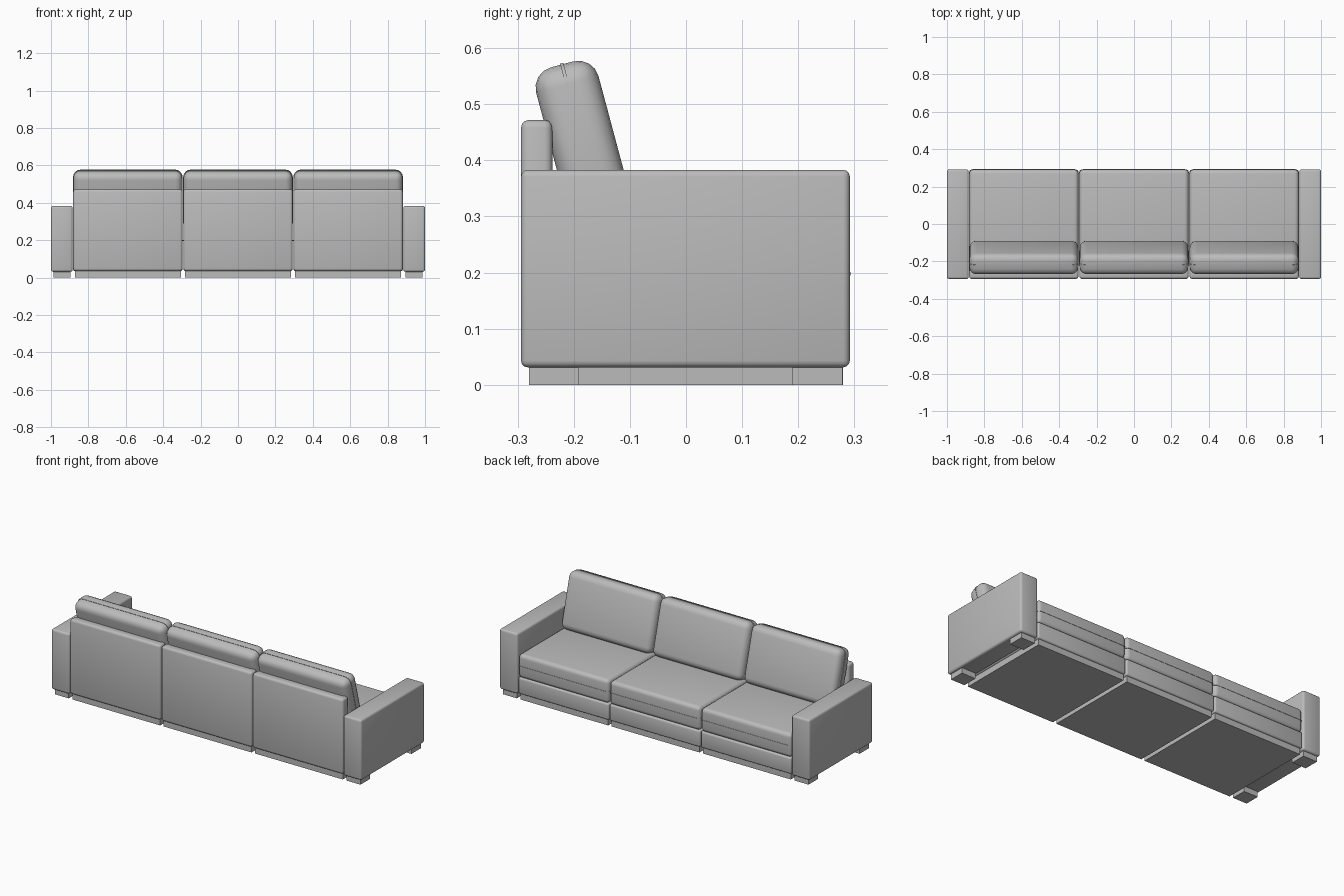
import bpy, bmesh, math
from mathutils import Matrix, Vector

if "Cube" in bpy.data.objects:
    bpy.data.objects.remove(bpy.data.objects["Cube"])

grey = bpy.data.materials.new("grey fabric")
grey.diffuse_color = (0.5, 0.5, 0.5, 1)
grey.use_nodes = True
grey.node_tree.nodes["Principled BSDF"].inputs["Base Color"].default_value = grey.diffuse_color


def box(name, lo, hi, bevel=0.0, segments=3, vertical_only=False, matrix=None):
    """Rounded box between two corners, optionally moved by a matrix."""
    lo, hi = Vector(lo), Vector(hi)
    bm = bmesh.new()
    bmesh.ops.create_cube(bm, size=1)
    bmesh.ops.scale(bm, vec=hi - lo, verts=bm.verts)
    bmesh.ops.translate(bm, vec=(lo + hi) / 2, verts=bm.verts)
    if bevel:
        edges = [e for e in bm.edges if not vertical_only
                 or abs(e.verts[0].co.z - e.verts[1].co.z) > 1e-5]
        bmesh.ops.bevel(bm, geom=edges, offset=bevel, segments=segments,
                        profile=0.5, affect='EDGES')
    if matrix:
        bm.transform(matrix)
    mesh = bpy.data.meshes.new(name)
    bm.to_mesh(mesh)
    bm.free()
    mesh.materials.append(grey)
    obj = bpy.data.objects.new(name, mesh)
    bpy.context.collection.objects.link(obj)
    bpy.ops.object.select_all(action='DESELECT')
    obj.select_set(True)
    bpy.context.view_layer.objects.active = obj
    bpy.ops.object.shade_smooth_by_angle(angle=math.radians(35))
    return obj


def cushion(name, size, radius, matrix):
    """Rounded cushion lying flat, with a thin seam welt round its middle."""
    h = Vector(size) / 2
    box(name, -h, h, radius, 4, matrix=matrix)
    w = Vector((h.x + 0.002, h.y + 0.002, 0.003))
    box(name + "_welt", -w, w, radius, 4, True, matrix)


# armrests with two block feet each
for side, tag in ((-1, "left"), (1, "right")):
    x0, x1 = sorted((side * 0.884, side * 1.0))
    box(tag + "_armrest", (x0, -0.294, 0.031), (x1, 0.292, 0.383), 0.012)
    f0, f1 = sorted((side * 0.896, side * 0.986))
    for y0, y1, end in ((-0.28, -0.192, "back"), (0.19, 0.279, "front")):
        box(f"{tag}_{end}_foot", (f0, y0, 0), (f1, y1, 0.034))

# three identical seat modules
for i, tag in enumerate(("left", "middle", "right")):
    cx = (i - 1) * 0.589
    a, b = cx - 0.292, cx + 0.292
    box(tag + "_plinth", (a + 0.009, -0.28, 0), (b - 0.009, 0.28, 0.04))
    box(tag + "_base", (a, -0.27, 0.035), (b, 0.29, 0.131), 0.01)
    box(tag + "_back_panel", (a, -0.294, 0.035), (b, -0.238, 0.472), 0.014)
    # seat cushion
    cushion(tag + "_seat_cushion", (0.584, 0.53, 0.138), 0.022,
            Matrix.Translation((cx, 0.026, 0.198)))
    # leaning back cushion: local z becomes its thickness direction
    tilt = Matrix.Rotation(math.radians(90 + 15), 4, 'X')
    cushion(tag + "_back_cushion", (0.582, 0.325, 0.115), 0.037,
            Matrix.Translation((cx, -0.179, 0.414)) @ tilt)
